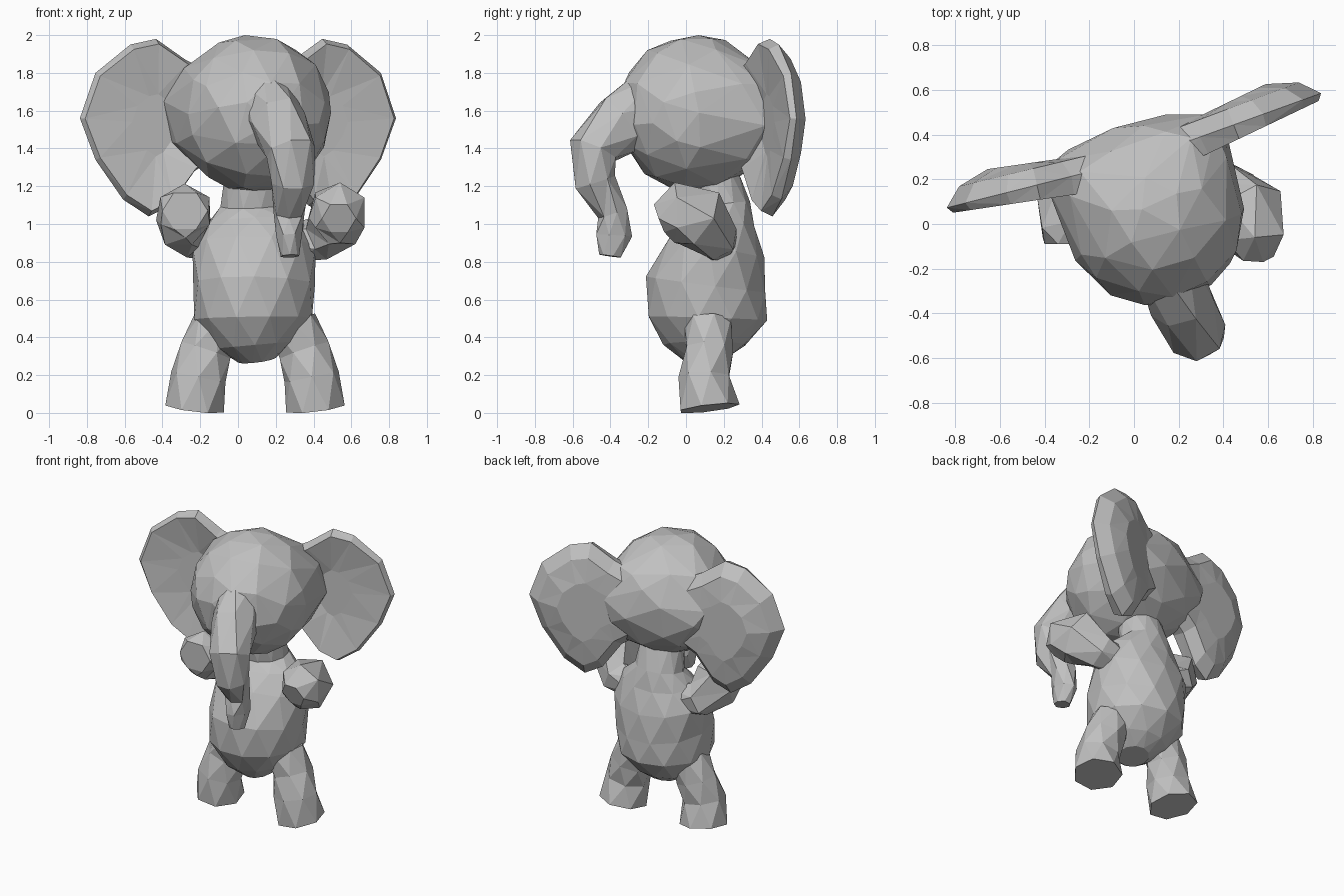
import bpy, bmesh, math
from mathutils import Vector, Matrix

cube = bpy.data.objects.get("Cube")
if cube:
    bpy.data.objects.remove(cube, do_unlink=True)

grey = bpy.data.materials.new("warm_grey")
grey.use_nodes = True
grey.diffuse_color = (0.53, 0.53, 0.53, 1)
grey.node_tree.nodes["Principled BSDF"].inputs["Base Color"].default_value = (0.53, 0.53, 0.53, 1)

# The head is turned towards the model's left
HEAD = Matrix.Translation((0.085, 0.05, 0)) @ Matrix.Rotation(math.radians(17), 4, "Z")
MID = 0.09  # body centre line


def finish(name, bm, matrix=Matrix()):
    bm.transform(matrix)
    bmesh.ops.recalc_face_normals(bm, faces=bm.faces)
    mesh = bpy.data.meshes.new(name)
    bm.to_mesh(mesh)
    bm.free()
    mesh.materials.append(grey)
    obj = bpy.data.objects.new(name, mesh)
    bpy.context.collection.objects.link(obj)
    return obj


def skin(bm, rings):
    """Join rings of points into a closed tube."""
    loops = [[bm.verts.new(p) for p in ring] for ring in rings]
    n = len(loops[0])
    for a, b in zip(loops, loops[1:]):
        for i in range(n):
            j = (i + 1) % n
            bm.faces.new((a[i], a[j], b[j], b[i]))
    bm.faces.new(loops[0])
    bm.faces.new(loops[-1])
    bmesh.ops.triangulate(bm, faces=bm.faces[:])


def limb(name, path, sides, ref):
    """Tube along a path of (x, y, z, radius across ref, radius along ref)."""
    pts = [Vector(p[:3]) for p in path]
    rings = []
    for k, (c, p) in enumerate(zip(pts, path)):
        t = (pts[min(k + 1, len(pts) - 1)] - pts[max(k - 1, 0)]).normalized()
        u = (Vector(ref) - t * t.dot(Vector(ref))).normalized()
        v = t.cross(u)
        angles = [math.tau * (i + 0.5 * (k % 2)) / sides for i in range(sides)]
        rings.append([c + v * p[3] * math.cos(a) + u * p[4] * math.sin(a) for a in angles])
    bm = bmesh.new()
    skin(bm, rings)
    return finish(name, bm)


# Head: faceted ball, broader at the back where the ears grow out
bm = bmesh.new()
bmesh.ops.create_icosphere(bm, subdivisions=3, radius=1)
bmesh.ops.scale(bm, vec=(0.405, 0.415, 0.415), verts=bm.verts)
bmesh.ops.translate(bm, vec=(0, 0, 1.585), verts=bm.verts)
for v in bm.verts:
    v.co.x *= 1 + 5 * max(0, v.co.y) ** 2
head = finish("head", bm, HEAD)
dec = head.modifiers.new("facets", "DECIMATE")
dec.ratio = 0.4

# Ears: folded in front, domed behind, roots buried so they merge with the back of the head
outline = [(.12, 1.78), (.3, 1.87), (.46, 1.98), (.6, 1.95), (.79, 1.8), (.875, 1.56),
           (.79, 1.34), (.64, 1.13), (.5, 1.04), (.38, 1.1), (.25, 1.28), (.12, 1.36)]
# (scale, depth, slope of depth towards the tip, centre)
layers = [(.35, .255, 0, .48), (.94, .215, .14, .54), (1, .275, .05, .54),
          (.82, .35, .05, .52), (.45, .38, .07, .5)]
for side, sx in (("left", 1), ("right", -1)):
    rings = []
    for s, y, slope, cx in layers:
        rings.append([(sx * (cx + s * (x - .54)), y + slope * (x - .54), 1.53 + s * (z - 1.53))
                      for x, z in outline])
    bm = bmesh.new()
    skin(bm, rings)
    finish(side + "_ear", bm, HEAD)

# Trunk: flows out of the brow, curls down and flares at the tip
limb("trunk", [(.13, -.12, 1.66, .2, .15), (.215, -.35, 1.53, .17, .15),
               (.28, -.49, 1.39, .135, .135), (.29, -.485, 1.22, .115, .115),
               (.27, -.385, 1.06, .085, .085), (.27, -.385, .94, .1, .07),
               (.275, -.4, .83, .06, .05)], 7, (1, 0, 0))

# Body and neck
limb("body", [(.1, .11, .28, .11, .1), (.09, .1, .36, .22, .21), (.08, .11, .5, .32, .315),
              (.085, .11, .68, .325, .325), (.085, .16, .88, .26, .33),
              (.09, .18, 1.01, .19, .26), (.075, .19, 1.1, .15, .17),
              (.08, .15, 1.26, .13, .15)], 11, (1, 0, 0))

# Legs: splayed outwards, soles tipped up at the back
for side, sx in (("left", 1), ("right", -1)):
    path = [(.2, .12, .48, .13, .13), (.26, .12, .33, .13, .14),
            (.3, .1, .19, .14, .15), (.32, .12, .025, .165, .16)]
    limb(side + "_leg", [(MID + sx * x, *rest) for x, *rest in path], 7, (1, 0, 0))

# Arms: short, bent forwards, ending in blocky hands
arms = {
    "left": [(.24, .17, .89, .1, .1), (.42, .16, .92, .12, .12), (.515, .07, 1.03, .16, .18),
             (.54, -.06, 1.06, .15, .16), (.535, -.14, 1.03, .09, .09)],
    "right": [(-.04, .17, .89, .1, .1), (-.22, .17, .93, .12, .12), (-.29, .08, 1.02, .15, .18),
              (-.28, -.03, 1.07, .15, .15), (-.28, -.09, 1.07, .12, .11)],
}
for side, path in arms.items():
    limb(side + "_arm", path, 6, (0, 0, 1))
